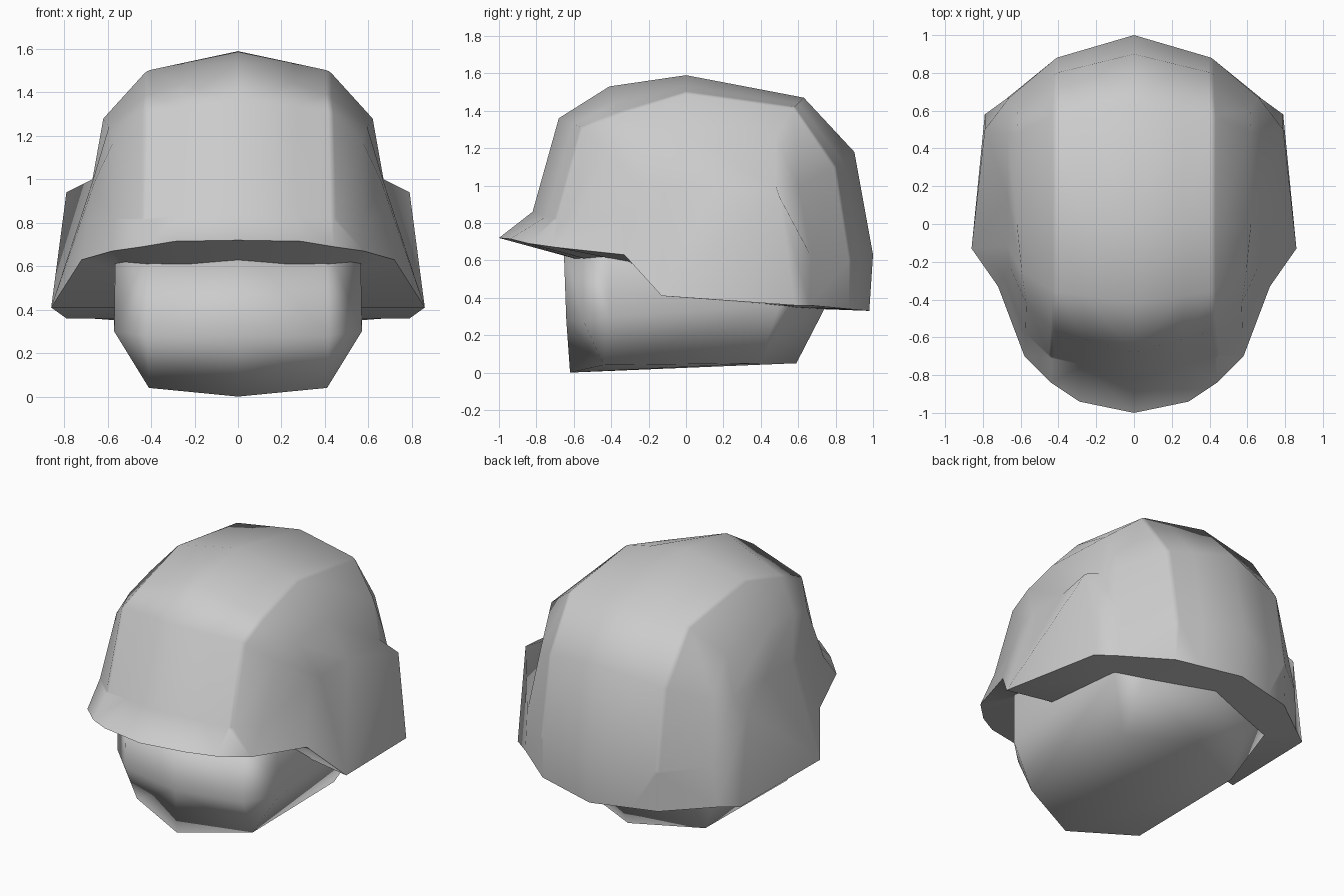
import bpy, bmesh, math
from mathutils import Vector

cube = bpy.data.objects.get("Cube")
if cube:
    bpy.data.objects.remove(cube, do_unlink=True)

grey = bpy.data.materials.new("light_grey")
grey.use_nodes = True
grey.diffuse_color = (0.6, 0.6, 0.6, 1)
grey.node_tree.nodes["Principled BSDF"].inputs["Base Color"].default_value = (0.6, 0.6, 0.6, 1)


def build(name, points, faces, angle, soft_edges=()):
    """Half mesh from named points, mirrored across x, with area-weighted smooth shading."""
    bm = bmesh.new()
    v = {k: bm.verts.new(p) for k, p in points.items()}
    for f in faces:
        bm.faces.new([v[k] for k in f])
    bmesh.ops.recalc_face_normals(bm, faces=bm.faces[:])
    weight = bm.edges.layers.float.new("bevel_weight_edge")
    for a, b in soft_edges:
        bm.edges.get((v[a], v[b]))[weight] = 1.0
    mesh = bpy.data.meshes.new(name)
    bm.to_mesh(mesh)
    bm.free()
    mesh.materials.append(grey)
    ob = bpy.data.objects.new(name, mesh)
    bpy.context.collection.objects.link(ob)
    mirror = ob.modifiers.new("mirror", 'MIRROR')
    mirror.use_clip = True
    if soft_edges:
        bevel = ob.modifiers.new("soft_crease", 'BEVEL')
        bevel.limit_method = 'WEIGHT'
        bevel.width = 0.015
        bevel.segments = 2
    normals = ob.modifiers.new("weighted_normals", 'WEIGHTED_NORMAL')
    normals.keep_sharp = True
    bpy.ops.object.select_all(action='DESELECT')
    bpy.context.view_layer.objects.active = ob
    ob.select_set(True)
    bpy.ops.object.shade_smooth_by_angle(angle=math.radians(angle))
    return ob


def grid_faces(cols, count):
    return [(a + str(i), a + str(i + 1), b + str(i + 1), b + str(i))
            for a, b in zip(cols, cols[1:]) for i in range(count - 1)]


# Helmet lines from front brim, over the crown, to the back rim
centre = [(-1, .72), (-.82, .86), (-.68, 1.36), (-.41, 1.53), (0, 1.59),
          (.63, 1.47), (.90, 1.18), (1, .63), (.98, .33)]
ridge = [(.44, -.84, .69), (.44, -.70, .82), (.43, -.56, 1.31), (.42, -.36, 1.39),
         (.42, 0, 1.50), (.42, .58, 1.42), (.41, .80, 1.10), (.41, .88, .60), (.41, .87, .34)]
side = [(.58, -.70, .67), (.575, -.58, .82), (.57, -.42, 1.18), (.595, -.25, 1.24),
        (.62, 0, 1.28), (.62, .48, 1.26), (.615, .60, 1.0), (.66, .67, .62), (.68, .66, .36)]
low = [(.72, -.33, .63), (.69, -.28, .82), (.66, -.22, .99), (.67, -.12, .99),
       (.67, .15, 1.0), (.67, .48, 1.0)]

pts = {}
for i, (y, z) in enumerate(centre):
    c, r = Vector((0, y, z)), Vector(ridge[i])
    pts[f"O{i}"], pts[f"A{i}"], pts[f"B{i}"] = c, r, side[i]
    pts[f"M{i}"] = c.lerp(r, .62)
pts["M0"] = (.29, -.94, .715)
for i, p in enumerate(low):
    pts[f"C{i}"] = p
# Ear flap corners: front bottom, rear top, rear bottom
pts["F"], pts["G"], pts["H"] = (.86, -.13, .41), (.79, .50, .94), (.79, .58, .36)

faces = grid_faces("OMAB", 9) + grid_faces("BC", 6)
faces += [("C0", "C1", "F"), ("C1", "C2", "F"), ("C2", "C3", "F"), ("C3", "C4", "F"),
          ("C4", "G", "F"), ("C4", "C5", "G"), ("F", "G", "H"),
          ("B5", "B6", "C5"), ("C5", "B6", "B7", "G"), ("G", "B7", "B8", "H")]
creases = [(f"A{i}", f"A{i + 1}") for i in range(1, 7)]
build("helmet_shell", pts, faces, 180, creases)

# Underside of the brim and rim, running in to the head
rim = ["O0", "M0", "A0", "B0", "C0", "F", "H", "B8", "A8", "M8", "O8"]
inner = [(0, -.60, .615), (.25, -.56, .60), (.41, -.49, .595), (.53, -.40, .61), (.55, -.30, .59),
         (.55, -.06, .41), (.55, .40, .37), (.53, .48, .36), (.36, .565, .35),
         (.20, .63, .345), (0, .71, .34)]
under = {f"R{i}": pts[k] for i, k in enumerate(rim)}
under.update({f"S{i}": p for i, p in enumerate(inner)})
build("rim_underside", under, grid_faces("RS", len(rim)), 40)

# Head block: lines from under the brim, down the face, along the base, up the back
head = {
    "P": [(0, -.655, .70), (0, -.64, .28), (0, -.62, 0), (0, .59, .05), (0, .745, .35), (0, .72, .70)],
    "Q": [(.41, -.55, .70), (.42, -.55, .28), (.41, -.44, .04), (.41, .39, .05), (.40, .575, .355), (.40, .56, .70)],
    "T": [(.565, -.41, .70), (.57, -.41, .30), (.57, .50, .36), (.565, .48, .70)],
}
hp = {f"{k}{i}": p for k, line in head.items() for i, p in enumerate(line)}
hf = grid_faces("PQ", 6)
hf += [("Q0", "T0", "T1", "Q1"), ("Q1", "T1", "Q2"), ("Q2", "T1", "T2", "Q3"),
       ("Q3", "T2", "Q4"), ("Q4", "T2", "T3", "Q5"), ("T0", "T1", "T2", "T3"),
       ("P0", "Q0", "Q5", "P5"), ("Q0", "T0", "T3", "Q5")]
build("head_block", hp, hf, 180)
